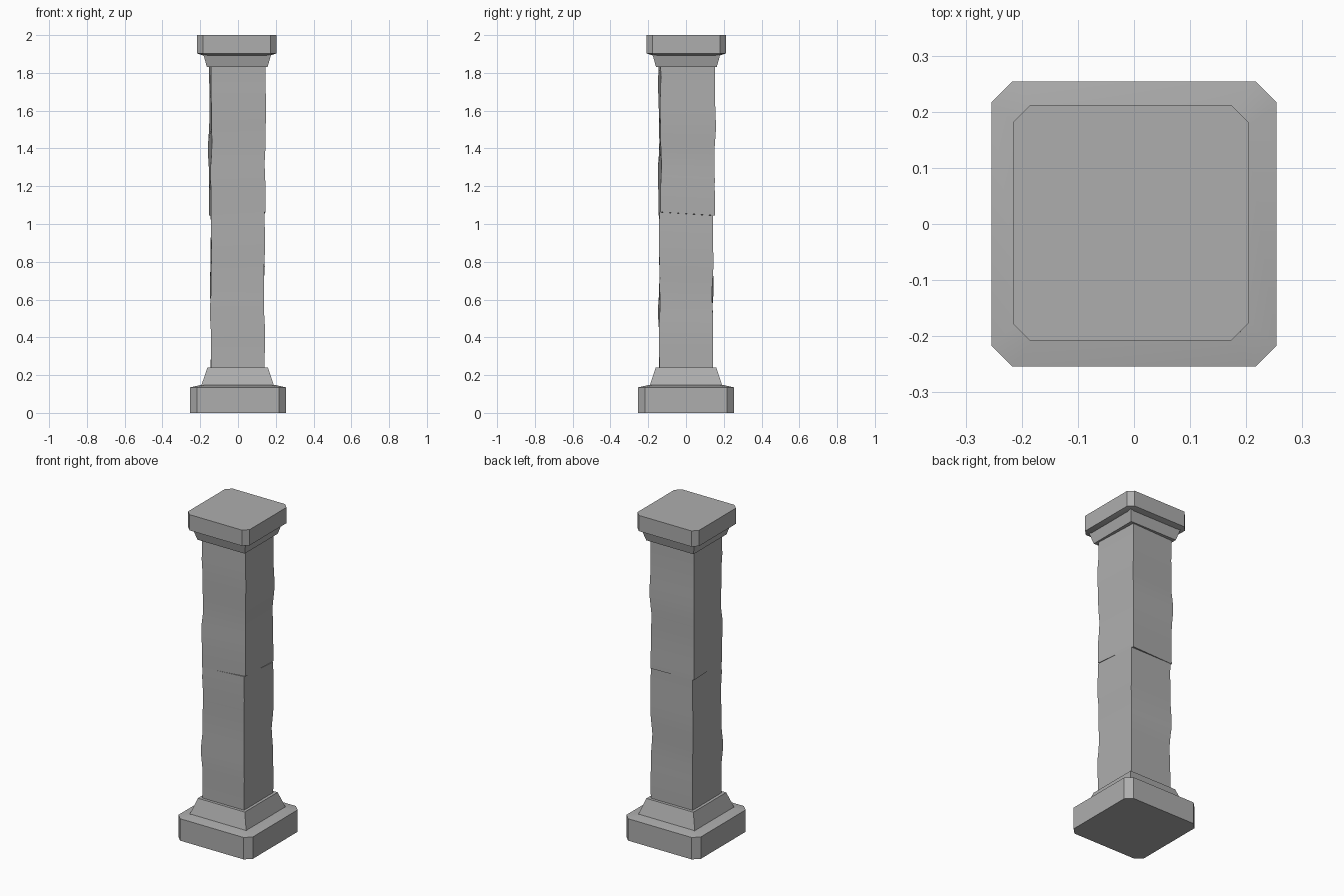
import bpy, bmesh, math

old = bpy.data.objects.get("Cube")
if old:
    bpy.data.objects.remove(old, do_unlink=True)

stone = bpy.data.materials.new("grey stone")
stone.use_nodes = True
GREY = (0.42, 0.42, 0.42, 1)
stone.diffuse_color = GREY
stone.node_tree.nodes["Principled BSDF"].inputs["Base Color"].default_value = GREY


def square(half, chamfer):
    """Outline of a square, with cut corners if chamfer is above zero."""
    pts = []
    for sx, sy in ((1, 1), (-1, 1), (-1, -1), (1, -1)):
        if chamfer == 0:
            pts.append((sx * half, sy * half))
            continue
        a = (sx * half, sy * (half - chamfer))
        b = (sx * (half - chamfer), sy * half)
        pts += [a, b] if sx * sy > 0 else [b, a]
    return pts


def loft(name, rings, location=(0, 0, 0), twist=0):
    """Closed solid through a stack of rings of 3D points."""
    bm = bmesh.new()
    loops = [[bm.verts.new(p) for p in ring] for ring in rings]
    n = len(loops[0])
    for low, high in zip(loops, loops[1:]):
        for i in range(n):
            j = (i + 1) % n
            bm.faces.new((low[i], low[j], high[j], high[i]))
    bm.faces.new(loops[0][::-1])
    bm.faces.new(loops[-1])
    bmesh.ops.recalc_face_normals(bm, faces=bm.faces)
    mesh = bpy.data.meshes.new(name)
    bm.to_mesh(mesh)
    bm.free()
    mesh.materials.append(stone)
    obj = bpy.data.objects.new(name, mesh)
    obj.location = location
    obj.rotation_euler.z = twist
    bpy.context.collection.objects.link(obj)
    bpy.ops.object.select_all(action='DESELECT')
    obj.select_set(True)
    bpy.context.view_layer.objects.active = obj
    bpy.ops.object.shade_smooth_by_angle(angle=math.radians(30))
    return obj


def slab(name, profile, location=(0, 0, 0)):
    """Solid from (half width, chamfer, height) steps."""
    loft(name, [[(x, y, z) for x, y in square(h, c)] for h, c, z in profile], location)


def shaft_block(name, half, bottom, top, location, twist, phase, low_lift=0, high_lift=0):
    """Square block with worn, gently wavy corners; one front end corner may be lifted."""
    steps = 12
    rings = []
    for k in range(steps + 1):
        t = k / steps
        ring = []
        for i, (x, y) in enumerate(square(half, 0)):
            wave = 0.004 * math.sin(9 * t + phase + 2 * i) * math.sin(math.pi * t)
            wave += 0.002 * math.sin(21 * t + 3 * i + phase) * math.sin(math.pi * t)
            grow = 1 + wave / half
            z = bottom + (top - bottom) * t
            if i == 3:
                z += low_lift * (1 - t) + high_lift * t
            ring.append((x * grow, y * grow, z))
        rings.append(ring)
    loft(name, rings, location, twist)


# Foot
slab("base_slab", [(0.254, 0.037, 0), (0.254, 0.037, 0.135), (0.2, 0.03, 0.147)])
slab("base_flare", [(0.193, 0, 0.143), (0.16, 0, 0.24)], (-0.002, 0, 0))

# Two stacked shaft blocks, the upper one turned slightly
shaft_block("lower_shaft", 0.142, 0.23, 1.045, (-0.002, 0, 0), 0.005, 0.5, high_lift=0.018)
shaft_block("upper_shaft", 0.144, 1.045, 1.84, (-0.004, 0.004, 0), 0.04, 2.0, low_lift=0.018)

# Head
slab("capital_flare", [(0.161, 0, 1.832), (0.18, 0, 1.9)], (-0.004, 0.002, 0))
slab("capital_slab", [(0.18, 0.025, 1.893), (0.21, 0.031, 1.903), (0.21, 0.031, 2)],
     (-0.006, 0.002, 0))
